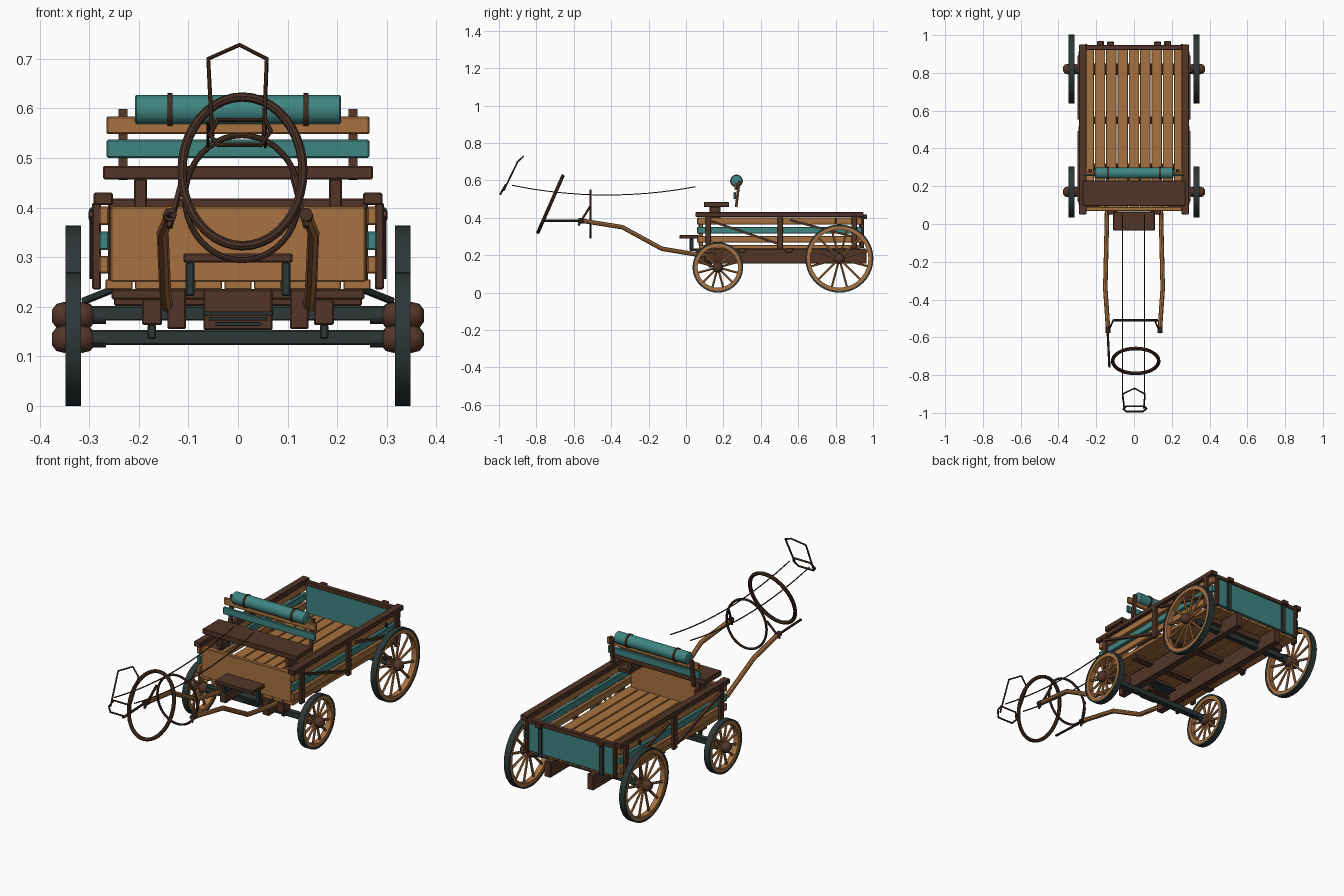
import bpy, bmesh, math
from mathutils import Vector, Matrix

if "Cube" in bpy.data.objects:
    bpy.data.objects.remove(bpy.data.objects["Cube"])


def material(name, rgb):
    m = bpy.data.materials.new(name)
    m.diffuse_color = (*rgb, 1)
    m.use_nodes = True
    m.node_tree.nodes["Principled BSDF"].inputs["Base Color"].default_value = m.diffuse_color
    return m


WOOD = material("oak_wood", (0.39, 0.165, 0.05))
BROWN = material("dark_wood", (0.085, 0.036, 0.021))
TEAL = material("teal_paint", (0.05, 0.235, 0.225))
IRON = material("black_iron", (0.026, 0.038, 0.038))
LEATHER = material("leather", (0.06, 0.028, 0.018))


def add(name, bm, mat, smooth=False):
    mesh = bpy.data.meshes.new(name)
    bmesh.ops.recalc_face_normals(bm, faces=bm.faces)
    bm.to_mesh(mesh)
    bm.free()
    mesh.materials.append(mat)
    ob = bpy.data.objects.new(name, mesh)
    bpy.context.collection.objects.link(ob)
    if smooth:
        bpy.ops.object.select_all(action='DESELECT')
        ob.select_set(True)
        bpy.context.view_layer.objects.active = ob
        bpy.ops.object.shade_smooth_by_angle(angle=math.radians(40))
    return ob


def box(name, mat, x, y, z, bevel=0.003):
    """Bevelled box from three (low, high) ranges."""
    bm = bmesh.new()
    bmesh.ops.create_cube(bm, size=1)
    for v in bm.verts:
        v.co = [r[0] + (c + 0.5) * (r[1] - r[0]) for c, r in zip(v.co, (x, y, z))]
    bmesh.ops.bevel(bm, geom=bm.edges[:], offset=bevel, segments=1, affect='EDGES')
    return add(name, bm, mat)


def pair(name, mat, x, y, z, bevel=0.003):
    """The same box on both sides."""
    box(name + "_right", mat, x, y, z, bevel)
    box(name + "_left", mat, (-x[1], -x[0]), y, z, bevel)


def bar(name, mat, a, b, width, depth):
    """Square bar between two points."""
    a, b = Vector(a), Vector(b)
    bm = bmesh.new()
    bmesh.ops.create_cube(bm, size=1)
    rot = (b - a).to_track_quat('Z', 'Y').to_matrix().to_4x4()
    bm.transform(Matrix.Translation((a + b) / 2) @ rot
                 @ Matrix.Diagonal((width, depth, (b - a).length, 1)))
    return add(name, bm, mat)


def tube(name, mat, pts, r, closed=False, res=2):
    """Round rod along a path."""
    cu = bpy.data.curves.new(name, 'CURVE')
    cu.dimensions = '3D'
    cu.bevel_depth, cu.bevel_resolution, cu.use_fill_caps = r, res, True
    sp = cu.splines.new('POLY')
    sp.points.add(len(pts) - 1)
    for p, co in zip(sp.points, pts):
        p.co = (*co, 1)
    sp.use_cyclic_u = closed
    tmp = bpy.data.objects.new(name, cu)
    bpy.context.collection.objects.link(tmp)
    bpy.context.view_layer.update()
    mesh = bpy.data.meshes.new_from_object(
        tmp.evaluated_get(bpy.context.evaluated_depsgraph_get()))
    bpy.data.objects.remove(tmp)
    bm = bmesh.new()
    bm.from_mesh(mesh)
    bpy.data.meshes.remove(mesh)
    return add(name, bm, mat, True)


def lathe(name, mat, profile, centre, closed=False, seg=40):
    """Spin (x, radius) points round an axis along x."""
    bm = bmesh.new()
    rings = []
    for px, pr in profile:
        rings.append([bm.verts.new((centre[0] + px,
                                    centre[1] + pr * math.cos(2 * math.pi * i / seg),
                                    centre[2] + pr * math.sin(2 * math.pi * i / seg)))
                      for i in range(seg)])
    n = len(rings)
    for k in range(n if closed else n - 1):
        a, b = rings[k], rings[(k + 1) % n]
        for i in range(seg):
            j = (i + 1) % seg
            bm.faces.new((a[i], a[j], b[j], b[i]))
    if not closed:
        bm.faces.new(rings[0])
        bm.faces.new(rings[-1])
    return add(name, bm, mat, True)


def ring(centre, rx, up):
    """Ellipse points: half width rx along x, half height vector up."""
    return [Vector(centre) + Vector((rx * math.cos(t), 0, 0)) + Vector(up) * math.sin(t)
            for t in (2 * math.pi * i / 40 for i in range(40))]


# Wheels
def wheel(name, s, y, r):
    c = (s * 0.332, y, r)
    w = 0.016
    lathe(name + "_tyre", IRON, [(-w, r), (w, r), (w, r - .009), (-w, r - .009)], c, True)
    w = 0.014
    lathe(name + "_rim", WOOD, [(-w, r - .008), (w, r - .008), (w, r - .027), (-w, r - .027)], c, True)
    prof = [(-.04, .017), (-.034, .024), (-.018, .028), (-.004, .024), (.004, .024),
            (.018, .028), (.034, .024), (.043, .012)]
    lathe(name + "_hub", BROWN, [(s * a, b) for a, b in prof], c, False, 20)
    lathe(name + "_collar", IRON, [(-s * .066, .017), (-s * .035, .017)], c, False, 16)
    for i in range(12):
        t = 2 * math.pi * (i + 0.5) / 12
        d = Vector((0, math.cos(t), math.sin(t)))
        tube(f"{name}_spoke", WOOD, [Vector(c) + d * .02, Vector(c) + d * (r - .02)], .0065, res=1)


for s, side in ((1, "right"), (-1, "left")):
    wheel("front_wheel_" + side, s, 0.17, 0.135)
    wheel("rear_wheel_" + side, s, 0.82, 0.182)

# Running gear
box("front_axle", IRON, (-.3, .3), (.155, .185), (.123, .153))
box("rear_axle", IRON, (-.3, .3), (.805, .835), (.172, .202))
box("front_bolster", BROWN, (-.07, .07), (.14, .2), (.153, .235))
box("rear_bolster", BROWN, (-.25, .25), (.79, .85), (.202, .235))
pair("chassis_beam", BROWN, (.105, .142), (.05, .965), (.155, .235))
for i, z in enumerate((.165, .176, .187)):
    w = .045 + .013 * i
    box("turning_plate", IRON, (-w, w), (.1, .24), (z - .004, z + .004), .001)
for s in (1, -1):
    bar("axle_brace", IRON, (s * .24, .72, .24), (s * .31, .82, .212), .012, .012)

# Cargo bed floor
for i in range(9):
    x = -.24 + i * .06
    box("floor_plank", WOOD, (x - .0275, x + .0275), (.07, .93), (.235, .255), .002)
for y in (.3, .55):
    box("floor_cross_beam", BROWN, (-.255, .255), (y - .02, y + .02), (.215, .236))
box("front_board", WOOD, (-.257, .257), (.068, .09), (.25, .402))

# Slatted sides
for z, m in (((.267, .303), WOOD), ((.315, .352), TEAL), ((.365, .402), WOOD)):
    pair("side_slat", m, (.26, .28), (.06, .94), z)
pair("side_rail", BROWN, (.252, .291), (.05, .95), (.405, .43))
for y in (.118, .503, .9):
    pair("side_post", BROWN, (.276, .294), (y - .015, y + .015), (.235, .41))
for s in (1, -1):
    for (y0, z0), (y1, z1) in (((.12, .388), (.49, .262)), ((.555, .388), (.89, .3))):
        bar("side_brace", BROWN, (s * .292, y0, z0), (s * .292, y1, z1), .014, .012)
    tube("rail_hook", IRON, ring((s * .295, .8, .385), .003, (0, 0, .012)), .004, True, 1)

# Tailgate
box("tailgate_panel", TEAL, (-.255, .255), (.925, .943), (.25, .4))
box("tailgate_rail", BROWN, (-.262, .262), (.922, .948), (.396, .418))
pair("tailgate_strap", IRON, (.165, .187), (.942, .952), (.238, .4), .001)
pair("tailgate_latch", BROWN, (.16, .195), (.945, .968), (.395, .418))
pair("tail_corner", BROWN, (.245, .262), (.93, .952), (.24, .4))

# Footboard
box("footboard", BROWN, (-.11, .11), (-.035, .065), (.289, .308))
pair("footboard_bracket", IRON, (.088, .106), (.02, .04), (.222, .29))
pair("footboard_arm", IRON, (.088, .106), (.02, .09), (.222, .236))

# Seat, back rest and rolled blanket
box("seat", BROWN, (-.272, .272), (.095, .23), (.457, .484))
pair("seat_pedestal", BROWN, (.183, .21), (.125, .185), (.385, .458))
pair("seat_ledge", BROWN, (.183, .25), (.07, .2), (.38, .4))
for s in (1, -1):
    bar("back_post", BROWN, (s * .232, .268, .457), (s * .232, .285, .598), .018, .014)
box("back_slat_lower", TEAL, (-.265, .265), (.254, .268), (.5, .537))
box("back_slat_upper", WOOD, (-.265, .265), (.26, .274), (.548, .584))
lathe("blanket_roll", TEAL, [(-.208, .026), (-.205, .03), (.205, .03), (.208, .026)], (0, .27, .597), False, 24)
for x in (-.137, .137):
    lathe("blanket_strap", LEATHER, [(-.005, .034), (.005, .034), (.005, .029), (-.005, .029)],
          (x, .27, .597), True, 24)

# Shafts and their mounts
for s in (1, -1):
    tube("shaft", WOOD, [(s * .142, .13, .2), (s * .143, .05, .205), (s * .147, -.13, .235),
                         (s * .152, -.34, .35), (s * .137, -.56, .385)], .012)
    bar("shaft_strap", LEATHER, (s * .138, -.575, .36), (s * .11, -.51, .465), .009, .009)
    tube("shaft_tip", LEATHER, [(s * .138, -.545, .383), (s * .137, -.575, .386)], .014)
pair("shaft_mount", BROWN, (.153, .193), (.1, .16), (.163, .215))
pair("mount_bolt", IRON, (.165, .182), (.12, .14), (.135, .165))
tube("trace_bar", LEATHER, [(-.14, -.56, .385), (-.13, -.76, .385)], .006)

# Harness: girth, collar, bridle and reins
tube("girth_ring", LEATHER, ring((.008, -.51, .42), .115, (0, 0, .126)), .006, True)
tube("collar_ring", LEATHER, ring((.009, -.725, .473), .122, (0, .066, .15)), .0095, True)
tube("bridle_crown", LEATHER, [(-.052, -.975, .545), (-.06, -.9, .7), (.003, -.87, .728),
                               (.058, -.9, .7), (.052, -.975, .545)], .0045)
tube("bridle_noseband", LEATHER, [(-.04, -.965, .577), (.055, -.965, .577), (.066, -.977, .555),
                                  (.048, -.993, .527), (-.04, -.993, .527), (-.057, -.98, .547)],
     .005, True)
for x in (-.06, .055):
    pts = []
    for i in range(17):
        y = -.93 + i * .98 / 16
        pts.append((x, y, .522 + .2 * (y + .42) ** 2))
    tube("rein", LEATHER, pts, .003, False, 1)
